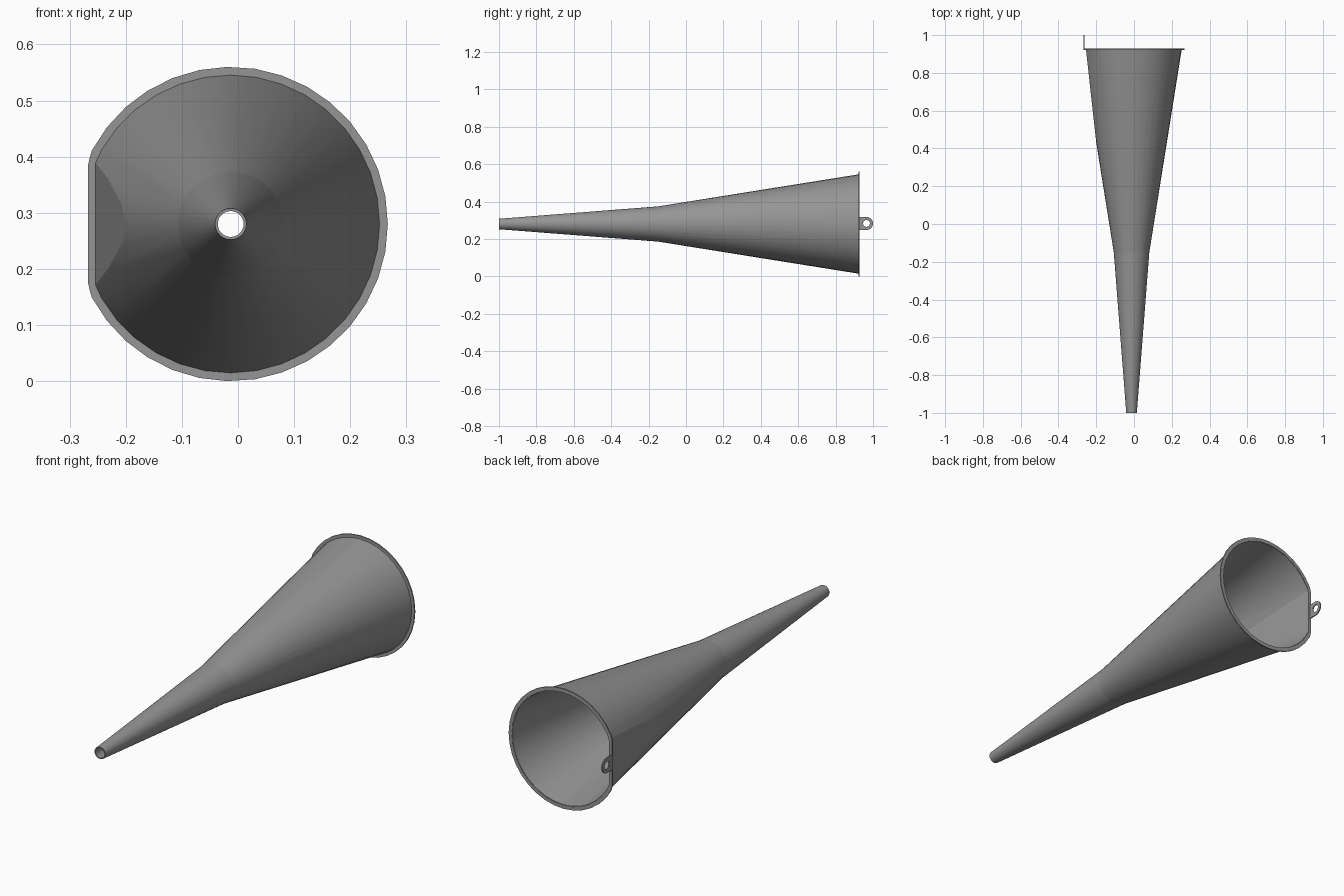
import bpy, bmesh, math
from mathutils import Vector

if "Cube" in bpy.data.objects:
    bpy.data.objects.remove(bpy.data.objects["Cube"])

CX, CZ = -0.013, 0.28   # axis of the funnel, running along y
N = 36
dark = bpy.data.materials.new("dark_grey")
dark.diffuse_color = (0.3, 0.3, 0.3, 1)
dark.use_nodes = True
dark.node_tree.nodes["Principled BSDF"].inputs["Base Color"].default_value = dark.diffuse_color


def finish(bm, name, thickness=None, angle=25):
    bmesh.ops.recalc_face_normals(bm, faces=bm.faces[:])
    me = bpy.data.meshes.new(name)
    bm.to_mesh(me)
    bm.free()
    me.materials.append(dark)
    ob = bpy.data.objects.new(name, me)
    bpy.context.collection.objects.link(ob)
    bpy.ops.object.select_all(action='DESELECT')
    bpy.context.view_layer.objects.active = ob
    ob.select_set(True)
    if thickness:
        mod = ob.modifiers.new("wall", 'SOLIDIFY')
        mod.thickness = thickness
        mod.offset = -1
        bpy.ops.object.modifier_apply(modifier=mod.name)
    bpy.ops.object.shade_smooth_by_angle(angle=math.radians(angle))
    return ob


def bridge(bm, a, b):
    for i in range(len(a)):
        j = (i + 1) % len(a)
        bm.faces.new((a[i], a[j], b[j], b[i]))


def plate(name, outer, inner, offset):
    """Flat ring between two loops, extruded by offset."""
    bm = bmesh.new()
    rings = [[bm.verts.new(Vector(p) + Vector(o)) for p in loop]
             for o in ((0, 0, 0), offset) for loop in (outer, inner)]
    for a, b in ((0, 1), (2, 3), (0, 2), (1, 3)):
        bridge(bm, rings[a], rings[b])
    return finish(bm, name)


# funnel wall: two cone sections
bm = bmesh.new()
rings = []
for y, r in ((-1.0, 0.028), (-0.15, 0.094), (0.926, 0.266)):
    rings.append([bm.verts.new((CX + r * math.cos(2 * math.pi * i / N), y,
                                CZ + r * math.sin(2 * math.pi * i / N)))
                  for i in range(N)])
for a, b in zip(rings, rings[1:]):
    bridge(bm, a, b)

# slanted flat on the left side near the mouth
p0, p1 = Vector((-0.2545, 0.926, CZ)), Vector((-0.2015, 0.445, CZ))
d = p1 - p0
normal = Vector((d.y, -d.x, 0)).normalized()
res = bmesh.ops.bisect_plane(bm, geom=bm.verts[:] + bm.edges[:] + bm.faces[:],
                             plane_co=p0, plane_no=normal, clear_outer=True)
cut = [g for g in res['geom_cut'] if isinstance(g, bmesh.types.BMVert)]
bm.faces.new(sorted(cut, key=lambda v: v.co.z))
wall = finish(bm, "funnel_wall", 0.005)

# crisp shading around the flat and along the kink between the cones
me = wall.data
hard = {key for p in me.polygons if len(p.vertices) > 5 for key in p.edge_keys}
for e in me.edges:
    kink = all(abs(me.vertices[v].co.y + 0.15) < 0.01 for v in e.vertices)
    if e.key in hard or kink:
        e.use_edge_sharp = True


# rim around the mouth, with the flat side and softened corners
def rim_loop(r, flat):
    a = math.pi - math.acos(flat / r)
    h = math.sqrt(r * r - flat * flat)
    end = a - 0.05
    pts = [(r * math.cos(t), r * math.sin(t))
           for t in (-end + 2 * end * i / 30 for i in range(31))]
    pts += [(-flat + 0.002, h * 0.98), (-flat, h * 0.9),
            (-flat, -h * 0.9), (-flat + 0.002, -h * 0.98)]
    return [(CX + x, 0.922, CZ + z) for x, z in pts]


plate("rim", rim_loop(0.28, 0.254), rim_loop(0.263, 0.239), (0, 0.006, 0))

# hanging tab: square base, round end, round hole
outer, inner = [], []
for i in range(32):
    c, s = math.cos(2 * math.pi * i / 32), math.sin(2 * math.pi * i / 32)
    k = 1 if c >= 0 else 1 / max(abs(c), abs(s))
    outer.append((-0.267, 0.965 + (0.035 if c >= 0 else 0.041) * c * k,
                  CZ + 0.003 + 0.035 * s * k))
    inner.append((-0.267, 0.965 + 0.018 * c, CZ + 0.003 + 0.018 * s))
plate("hanging_tab", outer, inner, (0.005, 0, 0))
